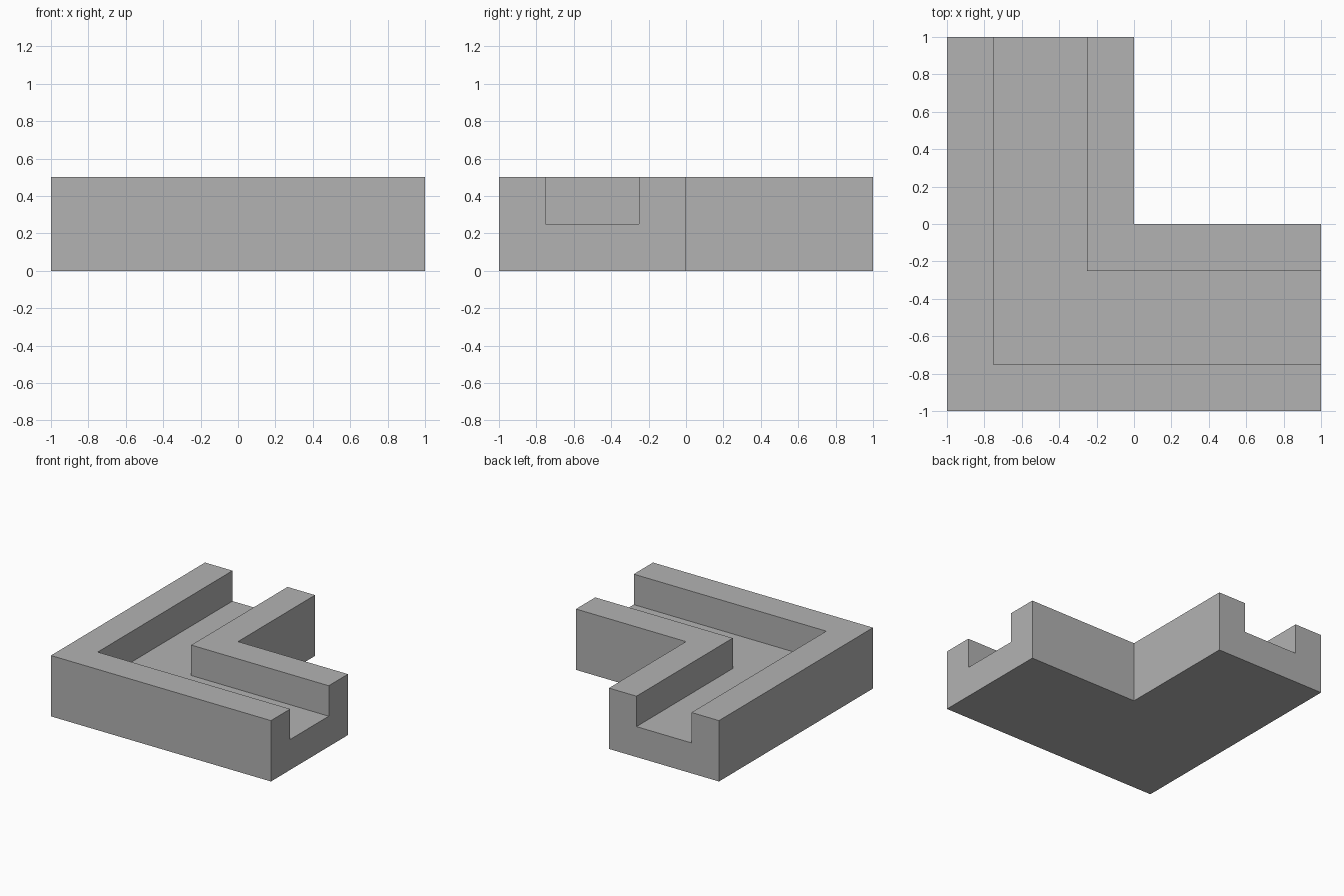
import bpy, bmesh

cube = bpy.data.objects.get("Cube")
if cube:
    bpy.data.objects.remove(cube, do_unlink=True)

# Plain grey material
grey = bpy.data.materials.new("plain_grey")
grey.use_nodes = True
colour = (0.448, 0.448, 0.448, 1)
grey.diffuse_color = colour
bsdf = next(n for n in grey.node_tree.nodes if n.type == 'BSDF_PRINCIPLED')
bsdf.inputs["Base Color"].default_value = colour

# Channel cross-section: (distance from the outer wall, height)
profile = [(0, 0), (1, 0), (1, 0.5), (0.75, 0.5),
           (0.75, 0.25), (0.25, 0.25), (0.25, 0.5), (0, 0.5)]

# Sweep it along the right-angled path with a mitred corner
bm = bmesh.new()
stations = [
    lambda d: (1, d - 1),       # open end on the left
    lambda d: (d - 1, d - 1),   # mitred corner
    lambda d: (d - 1, 1),       # open end at the back
]
rings = [[bm.verts.new((*place(d), z)) for d, z in profile] for place in stations]

count = len(profile)
for a, b in zip(rings, rings[1:]):
    for i in range(count):
        j = (i + 1) % count
        bm.faces.new((a[i], a[j], b[j], b[i]))

# End caps
bm.faces.new(rings[0])
bm.faces.new(rings[-1])

# Merge the flat underside into one face and face everything outward
bmesh.ops.recalc_face_normals(bm, faces=bm.faces)

mesh = bpy.data.meshes.new("corner_channel")
bm.to_mesh(mesh)
bm.free()
mesh.materials.append(grey)
channel = bpy.data.objects.new("corner_channel", mesh)
bpy.context.collection.objects.link(channel)
